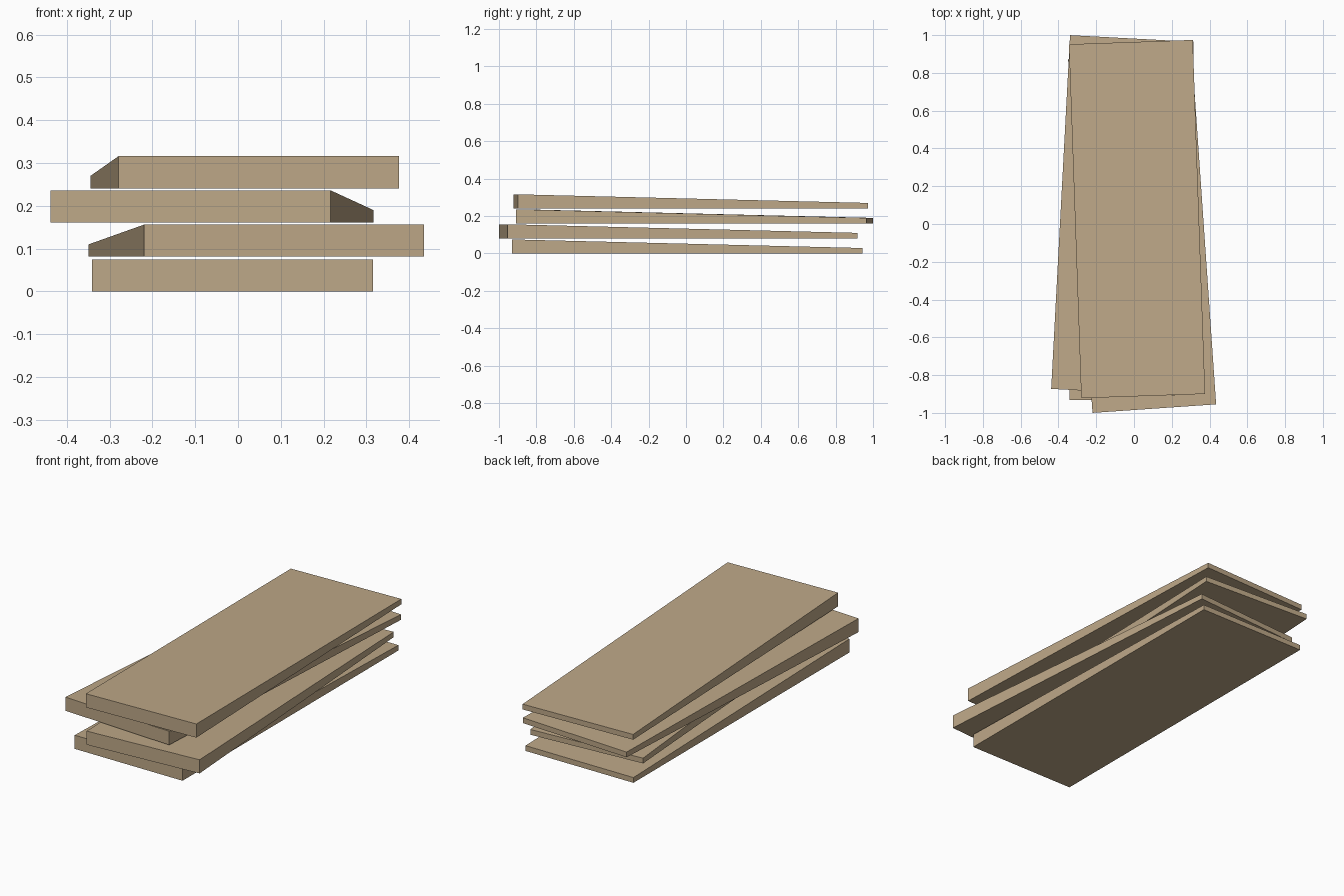
import bpy, bmesh, math

cube = bpy.data.objects.get("Cube")
if cube:
    bpy.data.objects.remove(cube, do_unlink=True)

WIDTH, LENGTH = 0.656, 1.875
FRONT_HEIGHT, BACK_HEIGHT = 0.075, 0.029

# Plain wood colour
wood = bpy.data.materials.new("tan wood")
wood.use_nodes = True
color = (0.515, 0.392, 0.246, 1)
wood.diffuse_color = color
bsdf = next(n for n in wood.node_tree.nodes if n.type == "BSDF_PRINCIPLED")
bsdf.inputs["Base Color"].default_value = color
bsdf.inputs["Roughness"].default_value = 0.8


def shingle(name, x, y, z, degrees):
    """Tapered board, thick at the front edge and thin at the back."""
    bm = bmesh.new()
    bmesh.ops.create_cube(bm, size=1)
    for v in bm.verts:
        height = FRONT_HEIGHT if v.co.y < 0 else BACK_HEIGHT
        v.co.x *= WIDTH
        v.co.y *= LENGTH
        v.co.z = height if v.co.z > 0 else 0
    mesh = bpy.data.meshes.new(name)
    bm.to_mesh(mesh)
    bm.free()
    mesh.materials.append(wood)
    obj = bpy.data.objects.new(name, mesh)
    obj.location = (x, y, z)
    obj.rotation_euler.z = math.radians(degrees)
    bpy.context.collection.objects.link(obj)


# Loose stack, bottom to top
shingle("bottom_shingle", -0.013, 0.006, 0, 0)
shingle("lower_middle_shingle", 0.043, -0.042, 0.081, 3.95)
shingle("upper_middle_shingle", -0.061, 0.046, 0.161, -3.05)
shingle("top_shingle", 0.016, 0.026, 0.241, 2)
